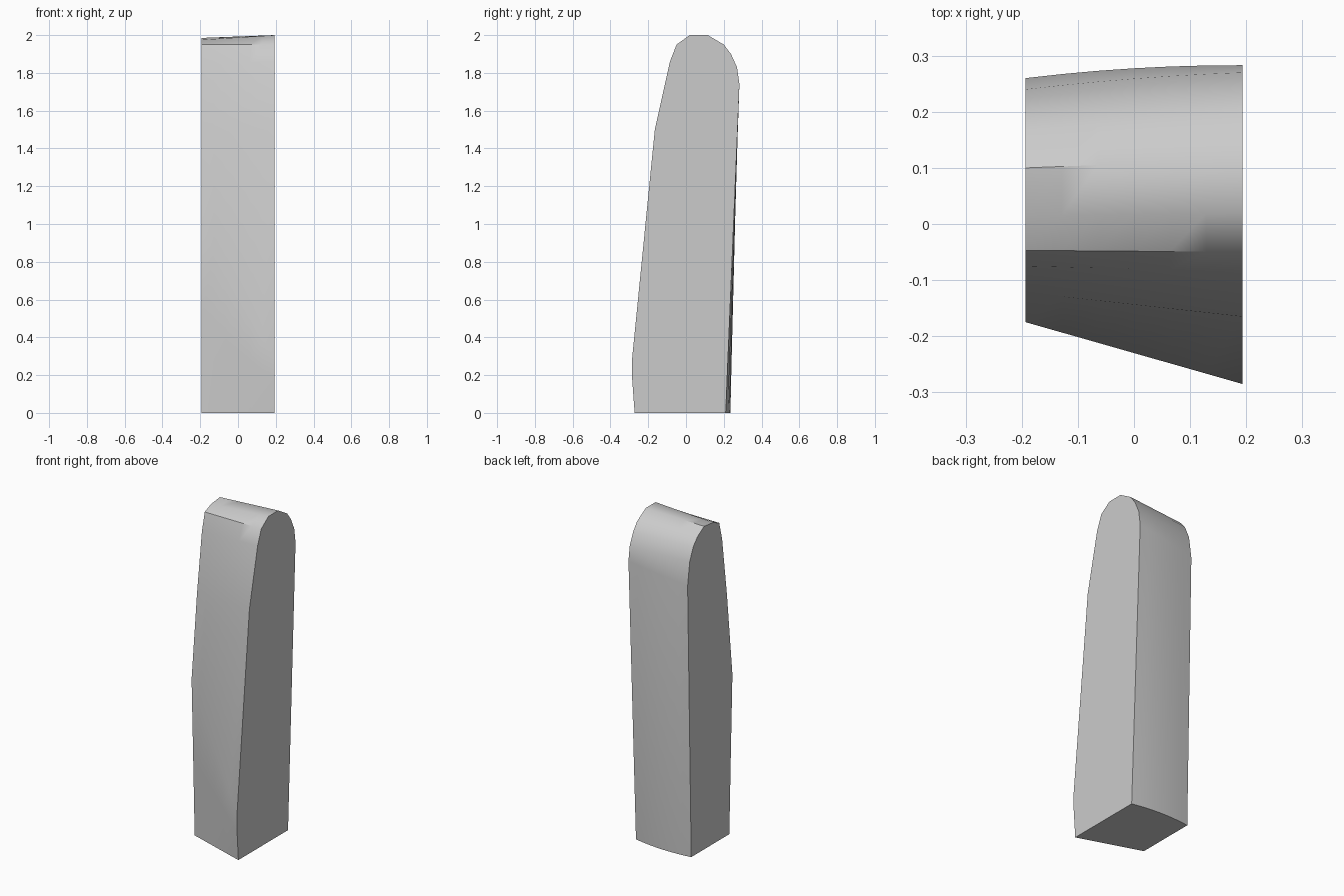
import bpy, bmesh, math

cube = bpy.data.objects.get("Cube")
if cube:
    bpy.data.objects.remove(cube)

grey = bpy.data.materials.new("light_grey")
grey.use_nodes = True
colour = (0.6, 0.6, 0.6, 1)
grey.diffuse_color = colour
grey.node_tree.nodes["Principled BSDF"].inputs["Base Color"].default_value = colour

HALF_WIDTH = 0.193
# End profiles as (y, z), from front foot over the rounded top to back foot
left_end = [(-.272, 0), (-.285, .18), (-.285, .29), (-.165, 1.5), (-.085, 1.86),
            (-.05, 1.95), (.02, 2), (.115, 2), (.2, 1.95), (.238, 1.9),
            (.27, 1.83), (.283, 1.74), (.21, 0)]
right_end = [(-.145, 0), (-.16, .5), (-.175, .97), (-.122, 1.48), (-.075, 1.84),
             (-.047, 1.95), (.015, 1.975), (.1, 1.985), (.165, 1.945), (.205, 1.9),
             (.24, 1.82), (.26, 1.68), (.225, 0)]
# How far the back face bows outward between the ends, for the last points
bow = [0] * 9 + [.002, .004, .006, .017]


def section(bm, t):
    """One cross-section, t running from the right end (0) to the left end (1)."""
    ring = []
    for (ya, za), (yb, zb), b in zip(right_end, left_end, bow):
        y = ya + (yb - ya) * t + b * 4 * t * (1 - t)
        ring.append(bm.verts.new((HALF_WIDTH * (2 * t - 1), y, za + (zb - za) * t)))
    return ring


# Loft the slab between the two ends
bm = bmesh.new()
steps = 6
rings = [section(bm, i / steps) for i in range(steps + 1)]
for a, b in zip(rings, rings[1:]):
    for i in range(len(a)):
        j = (i + 1) % len(a)
        bm.faces.new((a[i], a[j], b[j], b[i]))
bm.faces.new(rings[0])
bm.faces.new(rings[-1])
bmesh.ops.recalc_face_normals(bm, faces=bm.faces)

mesh = bpy.data.meshes.new("rounded_slab")
bm.to_mesh(mesh)
bm.free()
mesh.materials.append(grey)
slab = bpy.data.objects.new("rounded_slab", mesh)
bpy.context.collection.objects.link(slab)

# Smooth the wrapped surface, keep the end faces crisp
bpy.ops.object.select_all(action='DESELECT')
slab.select_set(True)
bpy.context.view_layer.objects.active = slab
bpy.ops.object.shade_smooth_by_angle(angle=math.radians(35))
